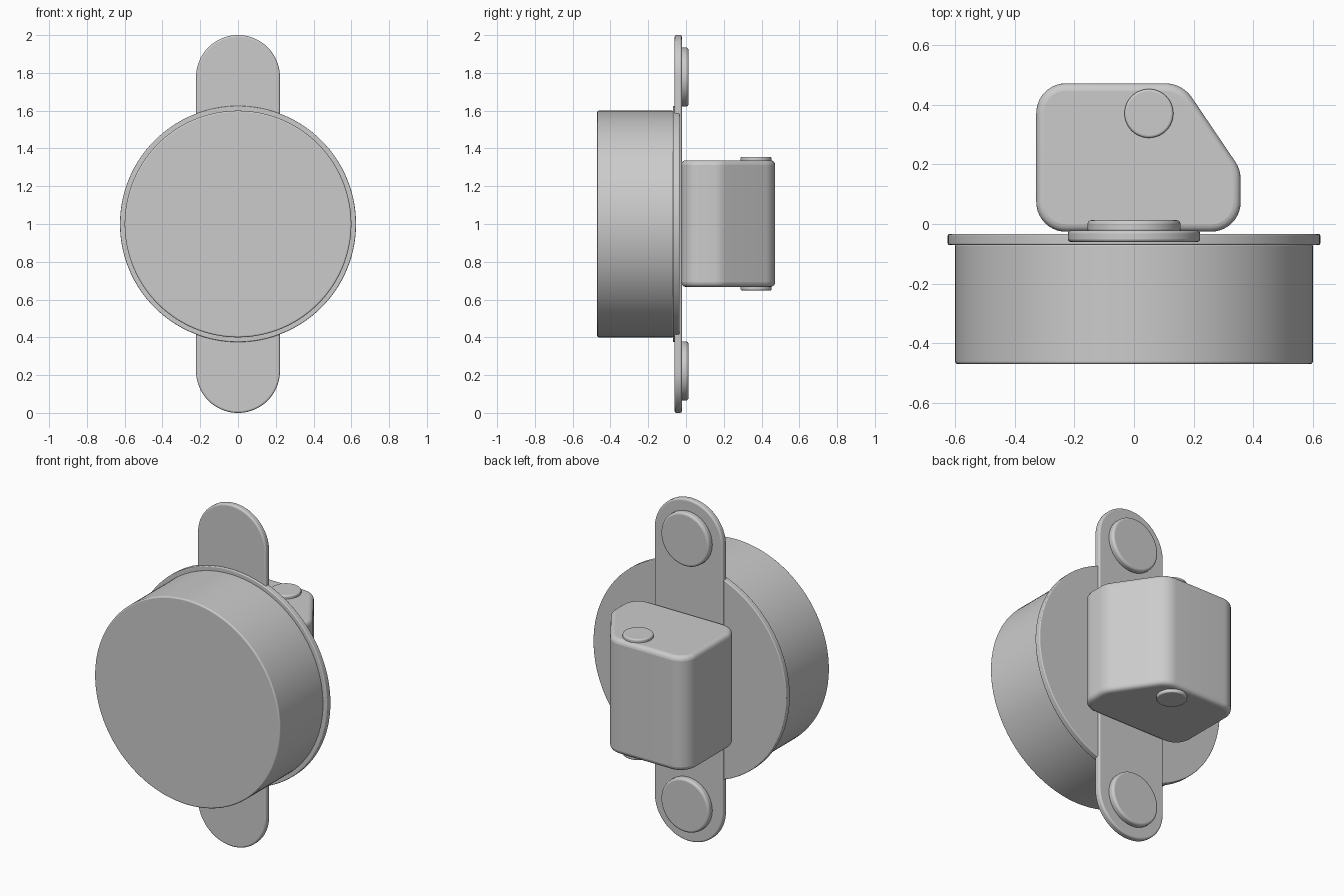
import bpy, bmesh, math
from mathutils import Vector

if "Cube" in bpy.data.objects:
    bpy.data.objects.remove(bpy.data.objects["Cube"])


def rounded(corners, seg=10):
    """Round the corners (x, y, radius) of a convex polygon with tangent arcs."""
    out, n = [], len(corners)
    for i, (x, y, r) in enumerate(corners):
        p = Vector((x, y))
        a = (Vector(corners[i - 1][:2]) - p).normalized()
        b = (Vector(corners[(i + 1) % n][:2]) - p).normalized()
        half = a.angle(b) / 2
        centre = p + (a + b).normalized() * r / math.sin(half)
        start = p + a * r / math.tan(half) - centre
        sweep = math.pi - 2 * half
        for k in range(seg + 1):
            t = sweep * k / seg
            c, s = math.cos(t), math.sin(t)
            out.append((centre.x + c * start.x - s * start.y,
                        centre.y + s * start.x + c * start.y))
    return out


def circle(cx, cy, r, n):
    return [(cx + r * math.cos(2 * math.pi * i / n),
             cy + r * math.sin(2 * math.pi * i / n)) for i in range(n)]


def prism(name, outline, lo, hi, axis, bevel):
    """Extrude an outline along y (outline in xz) or z (outline in xy)."""
    place = (lambda u, v, d: (u, d, v)) if axis == 'y' else (lambda u, v, d: (u, v, d))
    bm = bmesh.new()
    face = bm.faces.new([bm.verts.new(place(u, v, lo)) for u, v in outline])
    res = bmesh.ops.extrude_face_region(bm, geom=[face], use_keep_orig=True)
    moved = [g for g in res['geom'] if isinstance(g, bmesh.types.BMVert)]
    bmesh.ops.translate(bm, verts=moved, vec=place(0, 0, hi - lo))
    bmesh.ops.remove_doubles(bm, verts=bm.verts, dist=1e-5)
    bmesh.ops.recalc_face_normals(bm, faces=bm.faces)
    mesh = bpy.data.meshes.new(name)
    bm.to_mesh(mesh)
    bm.free()
    ob = bpy.data.objects.new(name, mesh)
    bpy.context.collection.objects.link(ob)
    mod = ob.modifiers.new("edge_round", 'BEVEL')
    mod.width, mod.segments = bevel, 4
    mod.limit_method, mod.angle_limit = 'ANGLE', math.radians(50)
    bpy.ops.object.select_all(action='DESELECT')
    ob.select_set(True)
    bpy.context.view_layer.objects.active = ob
    bpy.ops.object.shade_smooth_by_angle(angle=math.radians(40))
    return ob


# Drum and the rim plate behind it
prism("drum", circle(0, 1, 0.60, 128), -0.47, -0.065, 'y', 0.008)
prism("rim_plate", circle(0, 1, 0.625, 128), -0.07, -0.034, 'y', 0.005)

# Vertical mounting strap with round ends
w = 0.222
strap = rounded([(-w, 0, w - 0.0005), (w, 0, w - 0.0005),
                 (w, 2, w - 0.0005), (-w, 2, w - 0.0005)], 20)
prism("mounting_strap", strap, -0.06, -0.022, 'y', 0.01)

# Round pads at the strap ends
for name, z in (("lower_pad", 0.222), ("upper_pad", 1.778)):
    prism(name, circle(0, z, 0.156, 64), -0.03, 0.013, 'y', 0.013)

# Housing with one slanted corner
housing = rounded([(-0.328, -0.026, 0.10), (0.358, -0.026, 0.10),
                   (0.358, 0.182, 0.11), (0.162, 0.472, 0.11),
                   (-0.328, 0.472, 0.10)])
prism("housing", housing, 0.667, 1.337, 'z', 0.025)

# Hinge pin caps on the top and bottom of the housing
for name, lo, hi in (("top_cap", 1.32, 1.356), ("bottom_cap", 0.648, 0.684)):
    prism(name, circle(0.05, 0.371, 0.082, 48), lo, hi, 'z', 0.008)
